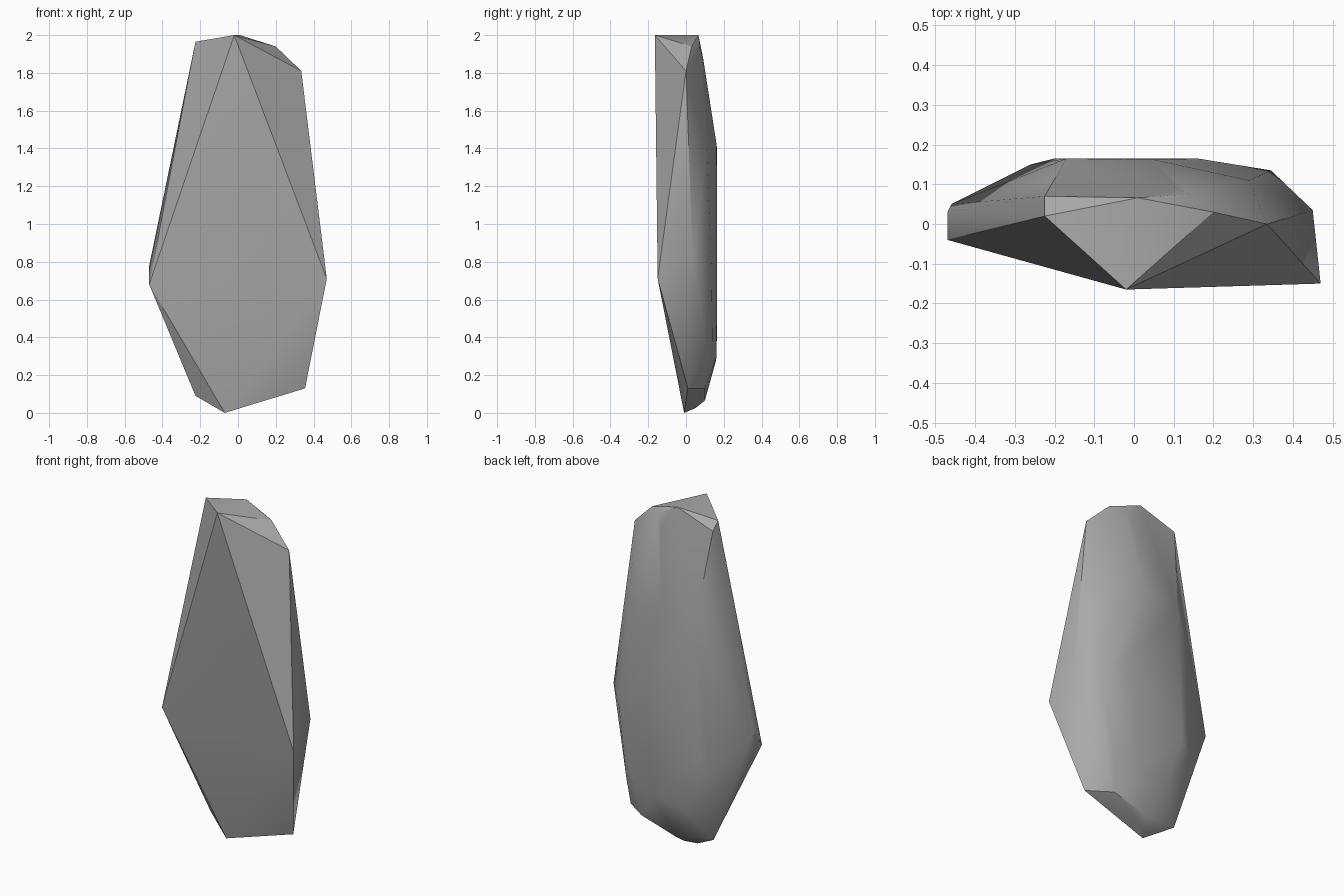
import bpy
import bmesh
import math

cube = bpy.data.objects.get("Cube")
if cube:
    bpy.data.objects.remove(cube, do_unlink=True)

# One plain stone grey
stone = bpy.data.materials.new("stone_grey")
stone.use_nodes = True
grey = (0.4, 0.4, 0.4, 1)
stone.diffuse_color = grey
stone.node_tree.nodes["Principled BSDF"].inputs["Base Color"].default_value = grey

# Front ridge: peak, two side corners, foot
front = [(-.02, -.165, 2), (-.47, -.04, .68), (.47, -.15, .71),
         (-.07, -.01, 0), (.355, .01, .13)]
# Chipped crown
crown = [(-.225, .02, 1.965), (-.225, .07, 1.92), (.01, .066, 2),
         (.2, .03, 1.94), (.335, 0, 1.81), (.14, .075, 1.93), (.1, .092, 1.87)]
# Side edges
sides = [(-.47, .03, .78), (-.46, .05, .75), (.45, .035, .83),
         (.345, .135, .76), (.29, .11, 1.39), (.31, .115, .33)]
# Rounded back
back = [(-.17, .165, 1.38), (.05, .162, 1.42), (.16, .165, .95),
        (-.2, .165, .6), (-.26, .15, .5), (.1, .162, .3),
        (-.1, .157, .27), (.26, .14, .37)]
# Underside
base = [(-.225, .065, .09), (-.225, .09, .25), (.22, .1, .13), (0, .1, .065), (-.02, .05, .025)]

# Facets are the hull wrapped round the corner points
bm = bmesh.new()
for group in (front, crown, sides, back, base):
    for corner in group:
        bm.verts.new(corner)
bmesh.ops.convex_hull(bm, input=bm.verts[:])
bmesh.ops.delete(bm, geom=[v for v in bm.verts if not v.link_faces], context='VERTS')
bmesh.ops.recalc_face_normals(bm, faces=bm.faces[:])

mesh = bpy.data.meshes.new("rock_slab")
bm.to_mesh(mesh)
bm.free()
mesh.materials.append(stone)
rock = bpy.data.objects.new("rock_slab", mesh)
bpy.context.collection.objects.link(rock)

# Soft back, crisp main ridges
bpy.ops.object.select_all(action='DESELECT')
rock.select_set(True)
bpy.context.view_layer.objects.active = rock
bpy.ops.object.shade_smooth_by_angle(angle=math.radians(30))
